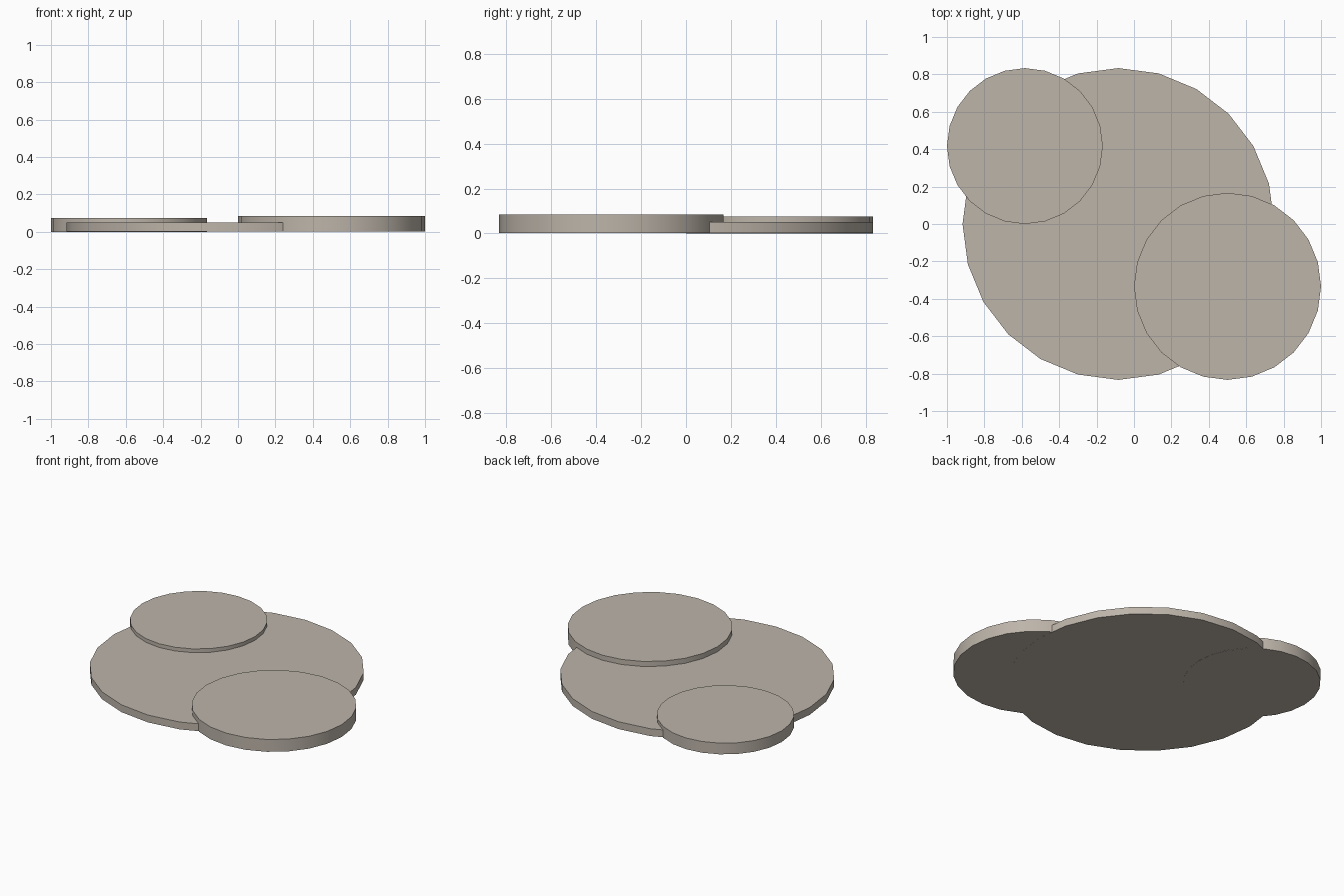
import bpy
import math

cube = bpy.data.objects.get("Cube")
if cube:
    bpy.data.objects.remove(cube, do_unlink=True)

# One warm grey stone colour
stone = bpy.data.materials.new("warm_grey_stone")
stone.use_nodes = True
colour = (0.51, 0.46, 0.40, 1)
stone.diffuse_color = colour
stone.node_tree.nodes["Principled BSDF"].inputs["Base Color"].default_value = colour

UNIT = 1 / 12  # layout module


def slab(name, x, y, radius, bottom, top):
    """Flat round slab with rounded-looking sides and crisp rims."""
    bpy.ops.mesh.primitive_cylinder_add(
        vertices=24, radius=radius * UNIT, depth=top - bottom,
        location=(x * UNIT, y * UNIT, (top + bottom) / 2))
    obj = bpy.context.object
    obj.name = name
    obj.data.materials.append(stone)
    bpy.ops.object.shade_smooth_by_angle(angle=math.radians(30))
    return obj


# Three overlapping slabs, with tiny offsets so the undersides do not coincide
slab("main_slab", -1, 0, 10, 0.001, 0.05)
slab("front_slab", 6, -4, 6, 0.0015, 0.084)
slab("back_slab", -7, 5, 5, 0, 0.075)
